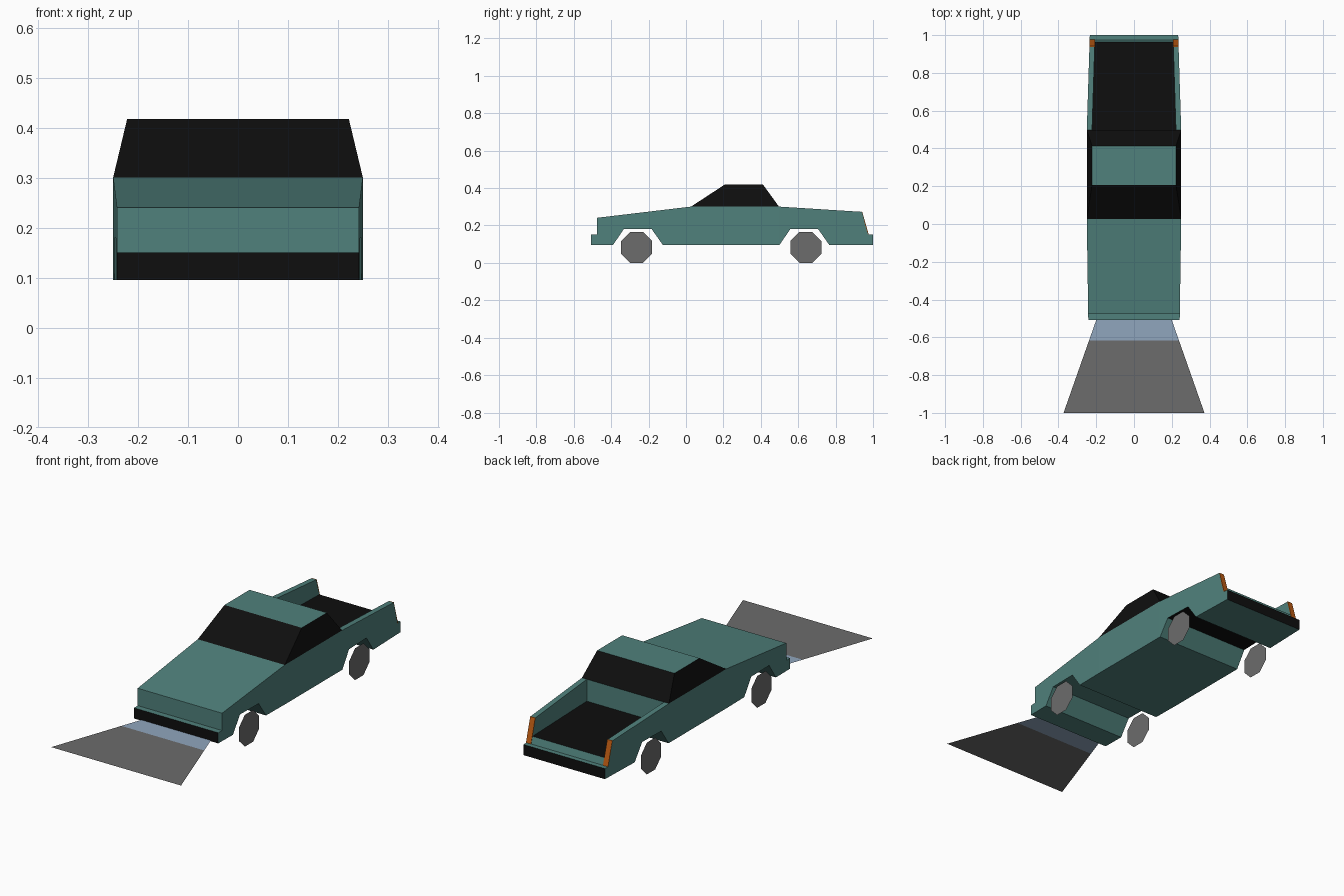
import bpy, bmesh
from mathutils import Vector

if "Cube" in bpy.data.objects:
    bpy.data.objects.remove(bpy.data.objects["Cube"])


def material(name, r, g, b):
    lin = lambda c: (c / 255 / 12.92) if c < 10.3 else ((c / 255 + 0.055) / 1.055) ** 2.4
    m = bpy.data.materials.new(name)
    m.diffuse_color = (lin(r), lin(g), lin(b), 1)
    m.use_nodes = True
    m.node_tree.nodes["Principled BSDF"].inputs["Base Color"].default_value = m.diffuse_color
    return m


TEAL = material("teal paint", 80, 129, 124)
BLACK = material("black", 14, 14, 14)
GREY = material("grey", 108, 108, 108)
BLUE = material("pale blue", 144, 166, 190)
ORANGE = material("orange", 186, 90, 18)


def finish(name, bm, mats, rule=None):
    bmesh.ops.recalc_face_normals(bm, faces=bm.faces)
    bm.normal_update()
    if rule:
        for f in bm.faces:
            f.material_index = rule(f)
    me = bpy.data.meshes.new(name)
    bm.to_mesh(me)
    bm.free()
    for m in mats:
        me.materials.append(m)
    ob = bpy.data.objects.new(name, me)
    bpy.context.collection.objects.link(ob)
    return ob


def prism(profile, x0, x1):
    """Side profile of (y, z) points extruded from x0 to x1."""
    bm = bmesh.new()
    face = bm.faces.new([bm.verts.new((x0, y, z)) for y, z in profile])
    ext = bmesh.ops.extrude_face_region(bm, geom=[face])
    verts = [v for v in ext["geom"] if isinstance(v, bmesh.types.BMVert)]
    bmesh.ops.translate(bm, verts=verts, vec=(x1 - x0, 0, 0))
    return bm


FRONT, COWL, BED, REAR = -0.508, 0.027, 0.497, 1.0
FLOOR = 0.187


def half_width(y):
    if y < COWL:
        return 0.25 - 0.008 * (COWL - y) / (COWL - FRONT)
    if y > BED:
        return 0.25 - 0.016 * (y - BED) / (REAR - BED)
    return 0.25


# Lower body with wheel arches, bumpers and bed floor
def arch(c):
    return [(c + d, z) for d, z in ((0.134, 0.096), (0.075, 0.18), (-0.075, 0.18), (-0.132, 0.096))]


outline = [(FRONT, 0.096), (FRONT, 0.151), (-0.477, 0.151), (-0.477, 0.241),
           (COWL, 0.301), (BED, 0.301), (BED, FLOOR), (0.964, FLOOR),
           (0.975, 0.151), (REAR, 0.151), (REAR, 0.096)]
outline += arch(0.632) + arch(-0.258)
bm = prism(outline, -1, 1)
for cut in (COWL, BED):
    bmesh.ops.bisect_plane(bm, geom=bm.verts[:] + bm.edges[:] + bm.faces[:],
                           plane_co=(0, cut, 0), plane_no=(0, 1, 0))
for v in bm.verts:
    v.co.x *= half_width(v.co.y)


def body_rule(f):
    c, n = f.calc_center_median(), f.normal
    bumper = abs(n.y) > 0.9 and (c.y < FRONT + 0.01 or c.y > REAR - 0.01)
    bed = c.y > BED + 0.01 and abs(n.z) > 0.9 and 0.17 < c.z < 0.2
    return 1 if bumper or bed else 0


finish("body", bm, [TEAL, BLACK], body_rule)

# Cab: tapered box with black glass all round and a painted roof
bm = bmesh.new()
bmesh.ops.create_cube(bm, size=2)
for v in bm.verts:
    top = v.co.z > 0
    ys = (0.206, 0.412) if top else (COWL, BED)
    v.co = Vector((v.co.x * (0.222 if top else 0.25), ys[v.co.y > 0], 0.418 if top else 0.301))
finish("cab", bm, [BLACK, TEAL], lambda f: int(f.normal.z > 0.9))

# Bed rails, tail lights and flat wheels on both sides
for side, s in (("left", -1), ("right", 1)):
    bm = prism([(BED, FLOOR), (BED, 0.301), (0.94, 0.273), (0.964, FLOOR)], 0, 1)
    for v in bm.verts:
        v.co.x = s * (half_width(v.co.y) - 0.028 * (1 - v.co.x))
    finish(side + "_bed_rail", bm, [TEAL])

    bm = prism([(0.938, 0.2735), (0.942, 0.2735), (0.977, 0.1515), (0.973, 0.1515)],
               s * 0.207, s * 0.2355)
    finish(side + "_tail_light", bm, [ORANGE])

    for end, y in (("front", -0.264), ("rear", 0.641)):
        bpy.ops.mesh.primitive_circle_add(vertices=8, radius=0.0895, fill_type='NGON')
        ob = bpy.context.object
        ob.name = side + "_" + end + "_wheel"
        for v in ob.data.vertices:
            v.co = Vector((0, v.co.x, v.co.y))
        ob.rotation_euler = (0.3926991, 0, 0)
        ob.location = (s * 0.248, y, 0.083)
        if s < 0:
            ob.data.flip_normals()
        ob.data.materials.append(GREY)

# Flat headlight beam in two tones
bm = bmesh.new()
rows = []
for y in (FRONT, -0.617, -1.0):
    w = 0.197 + 0.176 * (-0.5 - y) / 0.5
    rows.append([bm.verts.new((x, y, 0.1)) for x in (-w, w)])
for a, b in zip(rows, rows[1:]):
    bm.faces.new((a[0], b[0], b[1], a[1]))
ob = finish("headlight_beam", bm, [BLUE, GREY],
            lambda f: int(f.calc_center_median().y < -0.617))
if ob.data.polygons[0].normal.z < 0:
    ob.data.flip_normals()
